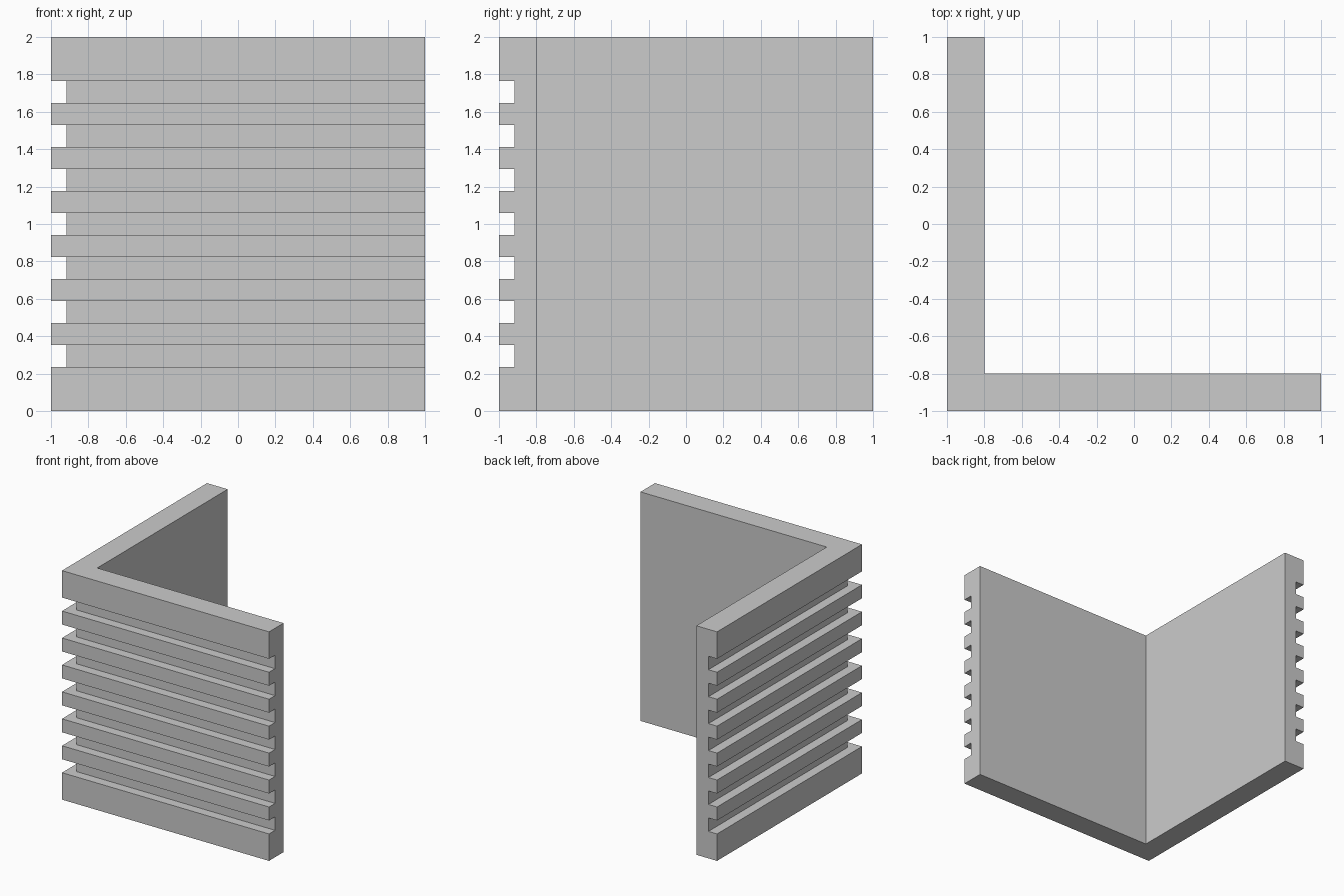
import bpy
import bmesh

if "Cube" in bpy.data.objects:
    bpy.data.objects.remove(bpy.data.objects["Cube"])

HEIGHT = 2.0
THICKNESS = 0.2
GROOVE_DEPTH = 0.083
GROOVES = 7
STEP = HEIGHT / 17      # two steps at each end, then groove / rib alternating

# Wall cross-section: (distance inward from outer face, height)
profile = [(THICKNESS, HEIGHT), (THICKNESS, 0), (0, 0)]
for i in range(GROOVES):
    z0 = STEP * (2 + 2 * i)
    z1 = z0 + STEP
    profile += [(0, z0), (GROOVE_DEPTH, z0), (GROOVE_DEPTH, z1), (0, z1)]
profile.append((0, HEIGHT))

# Sweep the section along the L: back end, mitred corner, right end
stations = [
    lambda d, z: (-1 + d, 1, z),
    lambda d, z: (-1 + d, -1 + d, z),
    lambda d, z: (1, -1 + d, z),
]
bm = bmesh.new()
rings = [[bm.verts.new(place(d, z)) for d, z in profile] for place in stations]
n = len(profile)
for a, b in zip(rings, rings[1:]):
    for i in range(n):
        j = (i + 1) % n
        bm.faces.new((a[i], a[j], b[j], b[i]))

# End caps
bm.faces.new(rings[0])
bm.faces.new(rings[-1])
bmesh.ops.recalc_face_normals(bm, faces=bm.faces)

mesh = bpy.data.meshes.new("grooved_corner_wall")
bm.to_mesh(mesh)
bm.free()
wall = bpy.data.objects.new("grooved_corner_wall", mesh)
bpy.context.collection.objects.link(wall)
